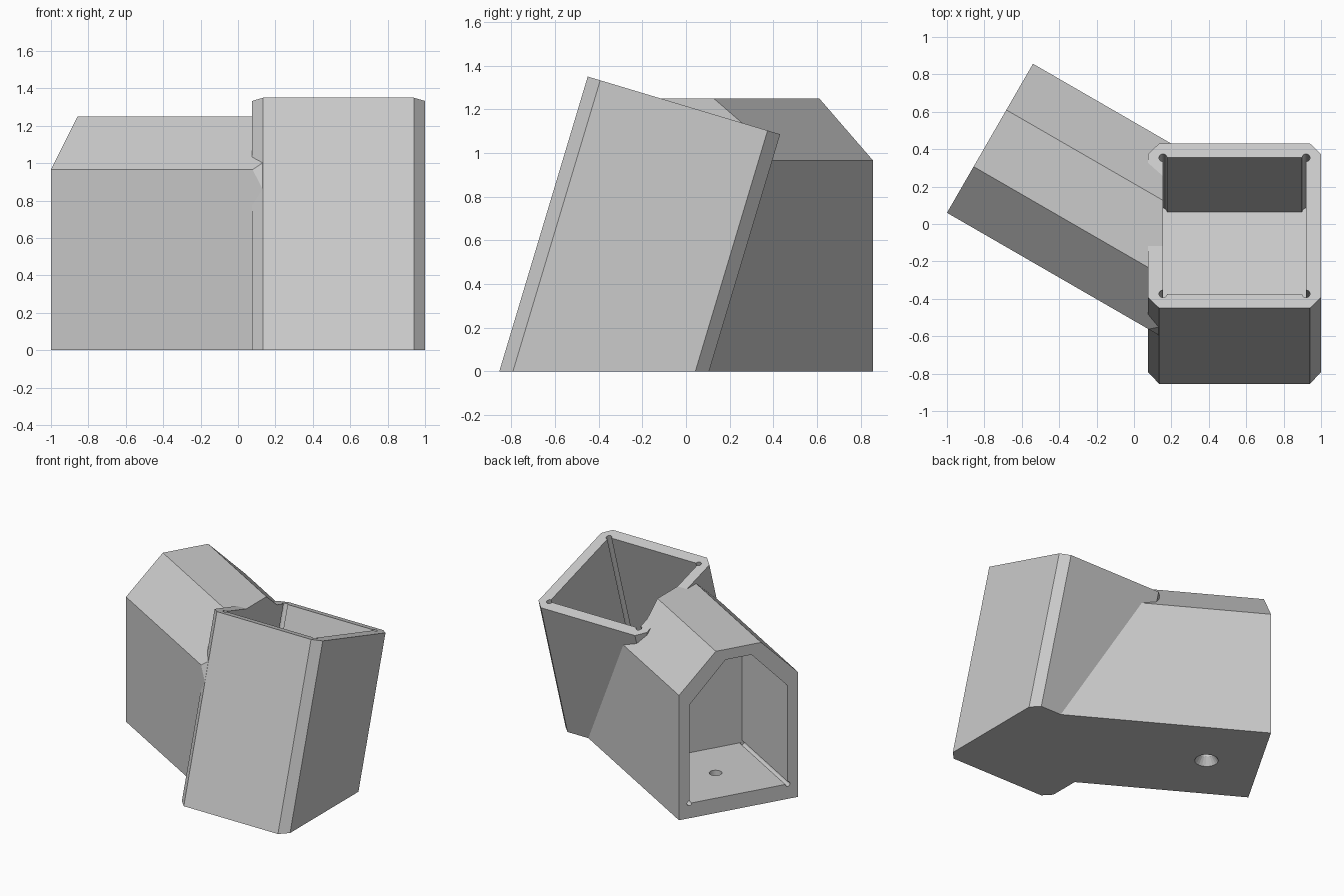
import bpy, bmesh
from math import sin, cos, pi, radians
from mathutils import Matrix, Vector

cube = bpy.data.objects.get("Cube")
if cube:
    bpy.data.objects.remove(cube, do_unlink=True)

grey = bpy.data.materials.new("light_grey")
grey.use_nodes = True
grey.diffuse_color = (0.6, 0.6, 0.6, 1)
grey.node_tree.nodes["Principled BSDF"].inputs["Base Color"].default_value = (0.6, 0.6, 0.6, 1)


def frame(ax, ay, az, origin):
    m = Matrix((ax, ay, az)).transposed().to_4x4()
    m.translation = origin
    return m


def prism(name, profile, m, start, end, end_scale=1):
    """Extrude a 2D outline along the local z axis of frame m."""
    bm = bmesh.new()
    low = [bm.verts.new(m @ Vector((x, y, start))) for x, y in profile]
    top = [bm.verts.new(m @ Vector((x * end_scale, y * end_scale, end))) for x, y in profile]
    bm.faces.new(low[::-1])
    bm.faces.new(top)
    for i in range(len(low)):
        j = (i + 1) % len(low)
        bm.faces.new((low[i], low[j], top[j], top[i]))
    bmesh.ops.recalc_face_normals(bm, faces=bm.faces)
    me = bpy.data.meshes.new(name)
    bm.to_mesh(me)
    bm.free()
    me.materials.append(grey)
    ob = bpy.data.objects.new(name, me)
    bpy.context.collection.objects.link(ob)
    return ob


def circle(cx, cy, r, n=20):
    return [(cx + r * cos(2 * pi * i / n), cy + r * sin(2 * pi * i / n)) for i in range(n)]


def rect(x0, y0, x1, y1):
    return [(x0, y0), (x1, y0), (x1, y1), (x0, y1)]


def combine(target, tool, operation):
    tool.hide_render = True
    mod = target.modifiers.new(operation, 'BOOLEAN')
    mod.operation, mod.object, mod.solver = operation, tool, 'EXACT'
    bpy.context.view_layer.objects.active = target
    bpy.ops.object.modifier_apply(modifier=mod.name)
    bpy.data.objects.remove(tool, do_unlink=True)


# Frames: leaning bin (z along its axis) and gabled bay (z along its length)
a = radians(16.7)
lean = frame((1, 0, 0), (0, cos(a), -sin(a)), (0, sin(a), cos(a)), (0.075, -0.855, 0))
b = radians(30)
along = frame((sin(b), cos(b), 0), (0, 0, 1), (cos(b), -sin(b), 0), (-1, 0.06, 0))
upright = Matrix.Translation(along @ Vector((0.46, 0, 0.38)))

# Leaning bin with chamfered corners
W, D, TOP, C, T = 0.925, 0.92, 1.409, 0.06, 0.08
octagon = [(C, 0), (W - C, 0), (W, C), (W, D - C), (W - C, D), (C, D), (0, D - C), (0, C)]
body = prism("twin_pocket_holder", octagon, lean, -0.6, TOP)

# Gabled bay, trimmed flush with the front of the bin
gable = [(0, -0.2), (D, -0.2), (D, 0.965), (D - 0.285, 1.25), (0.285, 1.25), (0, 0.965)]
bay = prism("gabled_bay", gable, along, 0, 1.6)
trim = prism("front_trim", rect(-2, -2, 2, 0.003), lean, -2, 3)
combine(bay, trim, 'DIFFERENCE')
combine(body, bay, 'UNION')

# Flat base
combine(body, prism("base_trim", rect(-3, -3, 3, 3), Matrix(), -2, 0), 'DIFFERENCE')

# Bin pocket with relieved corners
floor = TOP - 1.01
combine(body, prism("bin_pocket", rect(T, T, W - T, D - T), lean, floor, 2), 'DIFFERENCE')
for x in (T, W - T):
    for y in (T, D - T):
        combine(body, prism("corner_relief", circle(x, y, 0.021), lean, floor + 0.002, 1.9), 'DIFFERENCE')

# Bay pocket with relieved floor corners
inner = [(T, 0.115), (D - T, 0.115), (D - T, 0.875), (D - 0.36, 1.17), (0.36, 1.17), (T, 0.875)]
combine(body, prism("bay_pocket", inner, along, -0.2, 0.76), 'DIFFERENCE')
for x in (T, D - T):
    combine(body, prism("floor_relief", circle(x, 0.115, 0.018), along, -0.15, 0.758), 'DIFFERENCE')

# Countersunk screw hole in the bay floor
combine(body, prism("screw_hole", circle(0, 0, 0.045), upright, -0.1, 0.3), 'DIFFERENCE')
combine(body, prism("countersink", circle(0, 0, 0.085), upright, -0.002, 0.06, 0.5), 'DIFFERENCE')
